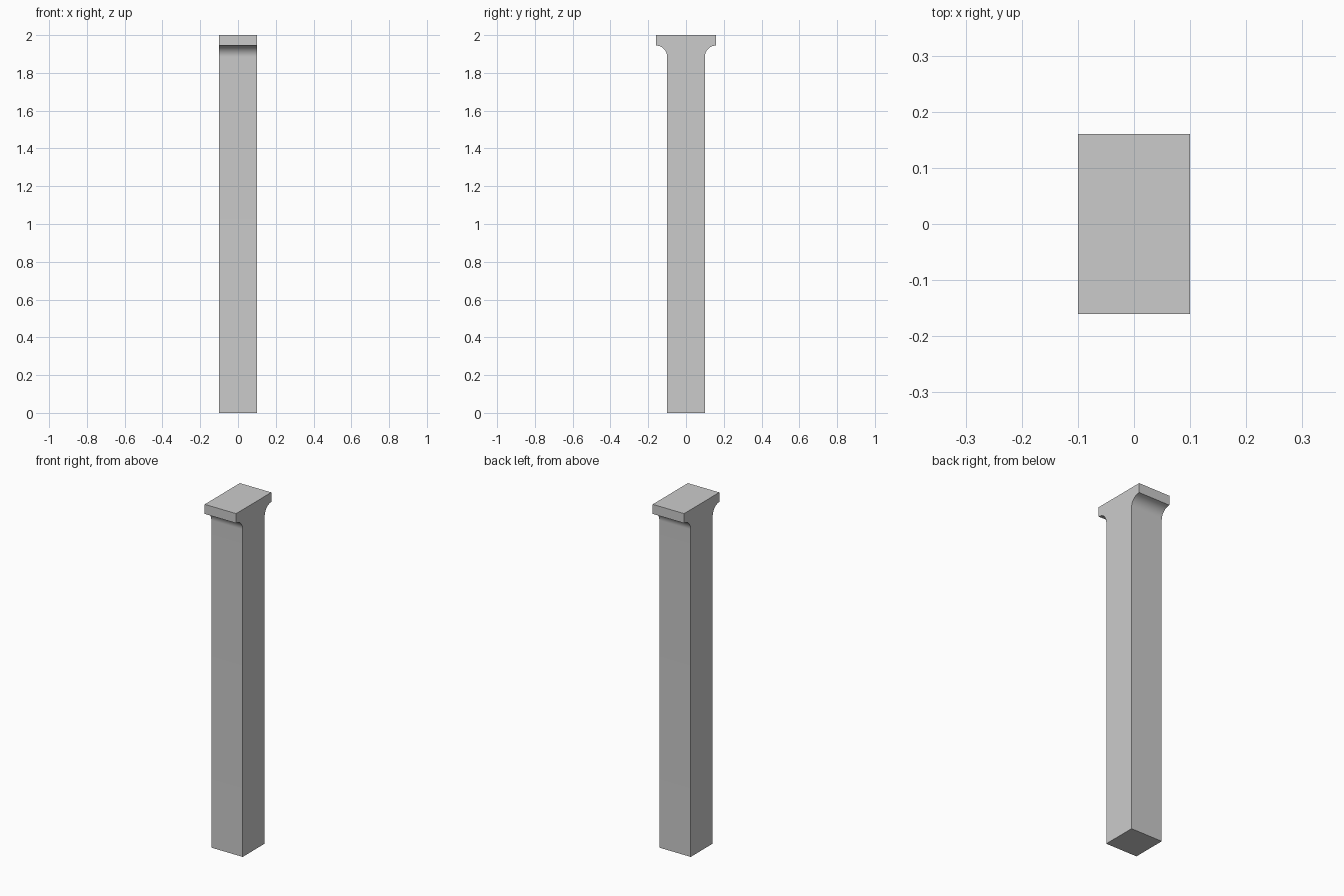
import bpy, bmesh
from math import cos, sin, pi

if "Cube" in bpy.data.objects:
    bpy.data.objects.remove(bpy.data.objects["Cube"])

HALF_X = 0.10      # half thickness along x
SHAFT_Y = 0.10     # half width of the shaft
CAP_Y = 0.16       # half width of the cap
HEIGHT = 2.0
CAP_Z = 1.945      # underside of the cap
STEPS = 16

# Right half of the profile: shaft, concave cove, cap edge
r = CAP_Y - SHAFT_Y
half = [(SHAFT_Y, 0.0)]
for i in range(STEPS + 1):
    a = pi - (pi / 2) * i / STEPS
    half.append((CAP_Y + r * cos(a), CAP_Z - r + r * sin(a)))
half.append((CAP_Y, HEIGHT))
profile = half + [(-y, z) for y, z in reversed(half)]

# Extrude the profile along x
bm = bmesh.new()
face = bm.faces.new([bm.verts.new((-HALF_X, y, z)) for y, z in profile])
ext = bmesh.ops.extrude_face_region(bm, geom=[face])
verts = [g for g in ext["geom"] if isinstance(g, bmesh.types.BMVert)]
bmesh.ops.translate(bm, vec=(2 * HALF_X, 0, 0), verts=verts)
bmesh.ops.recalc_face_normals(bm, faces=bm.faces[:])

mesh = bpy.data.meshes.new("post_with_cap")
bm.to_mesh(mesh)
bm.free()
post = bpy.data.objects.new("post_with_cap", mesh)
bpy.context.collection.objects.link(post)

# Smooth coves, sharp corners
bpy.context.view_layer.objects.active = post
post.select_set(True)
bpy.ops.object.shade_smooth_by_angle(angle=pi / 6)
